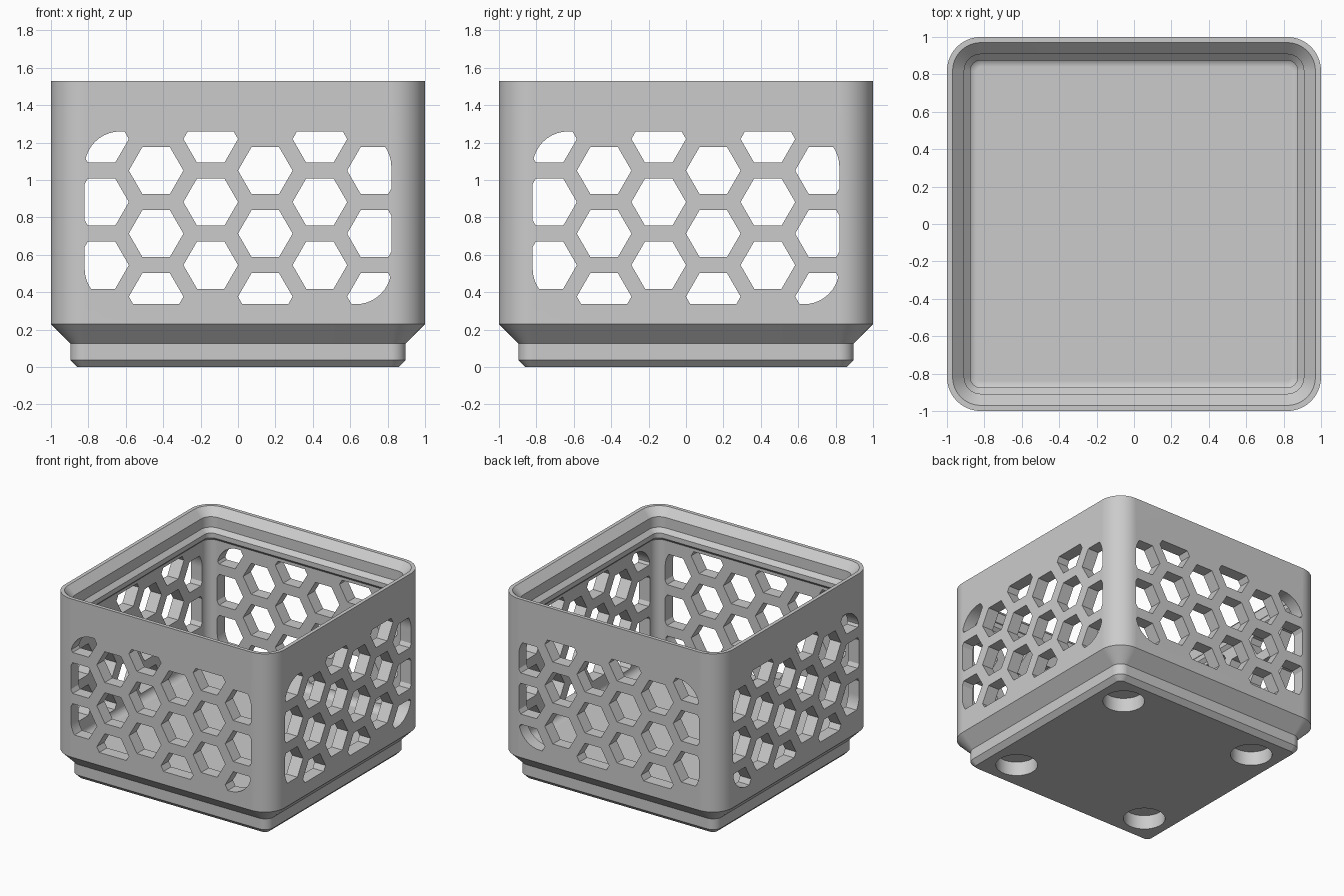
import bpy, bmesh, math

default = bpy.data.objects.get("Cube")
if default:
    bpy.data.objects.remove(default, do_unlink=True)

# One plain grey material
grey = bpy.data.materials.new("plain grey")
grey.use_nodes = True
colour = (0.6, 0.6, 0.6, 1.0)
grey.diffuse_color = colour
grey.node_tree.nodes["Principled BSDF"].inputs["Base Color"].default_value = colour


def rounded_outline(half_u, half_v, radius, steps=10):
    """Outline of a rounded rectangle centred on the origin, counter-clockwise."""
    points = []
    for quarter, (su, sv) in enumerate([(1, 1), (-1, 1), (-1, -1), (1, -1)]):
        for i in range(steps + 1):
            a = math.radians(90) * (quarter + i / steps)
            points.append((su * (half_u - radius) + radius * math.cos(a),
                           sv * (half_v - radius) + radius * math.sin(a)))
    return points


def make_object(name, bm):
    bmesh.ops.recalc_face_normals(bm, faces=bm.faces[:])
    mesh = bpy.data.meshes.new(name)
    bm.to_mesh(mesh)
    bm.free()
    mesh.materials.append(grey)
    obj = bpy.data.objects.new(name, mesh)
    bpy.context.collection.objects.link(obj)
    return obj


def loft(bm, rings):
    """Skin closed rings of points and cap both ends."""
    loops = [[bm.verts.new(p) for p in ring] for ring in rings]
    n = len(loops[0])
    for a, b in zip(loops, loops[1:]):
        for i in range(n):
            j = (i + 1) % n
            bm.faces.new((a[i], a[j], b[j], b[i]))
    bm.faces.new(loops[0][::-1])
    bm.faces.new(loops[-1])


def prism(bm, outline, half_depth=1.2):
    """Extrude an x-z outline along y."""
    loft(bm, [[(u, y, v) for u, v in outline] for y in (-half_depth, half_depth)])


def boolean(target, cutter, operation):
    cutter.hide_render = True
    mod = target.modifiers.new("cut", 'BOOLEAN')
    mod.operation = operation
    mod.solver = 'EXACT'
    mod.object = cutter
    bpy.context.view_layer.objects.active = target
    bpy.ops.object.modifier_apply(modifier=mod.name)
    bpy.data.objects.remove(cutter, do_unlink=True)


# Bin shell: (half width, height) from the foot, over the stacking lip, to the floor
FLOOR, WALL, FILLET = 0.275, 0.9, 0.06
profile = [(0.858, 0), (0.896, 0.038), (0.896, 0.126), (1.0, 0.23), (1.0, 1.53),
           (0.97, 1.53), (0.908, 1.468), (0.908, 1.382), (0.875, 1.349),
           (0.875, 1.31), (WALL, 1.285)]
for i in range(7):
    a = math.radians(15 * i)
    profile.append((WALL - FILLET * (1 - math.cos(a)),
                    FLOOR + FILLET * (1 - math.sin(a))))
bm = bmesh.new()
loft(bm, [[(x, y, z) for x, y in rounded_outline(w, w, w - 0.819)]
          for w, z in profile])
bin_body = make_object("bin_body", bm)

# Honeycomb windows, trimmed to a rounded panel, through both pairs of walls
PITCH, HEX_R, MID_Z = 0.337, 0.146, 0.798
for turn in (0, 90):
    bm = bmesh.new()
    for column in range(6):
        cx = (column - 2.5) * PITCH * math.sqrt(3) / 2
        offset = PITCH / 4 * (1 if column % 2 == 0 else -1)
        for row in (-1, 0, 1):
            cz = MID_Z + offset + row * PITCH
            prism(bm, [(cx + HEX_R * math.cos(math.radians(60 * k)),
                        cz + HEX_R * math.sin(math.radians(60 * k)))
                       for k in range(6)])
    honeycomb = make_object("honeycomb_cutter", bm)

    bm = bmesh.new()
    prism(bm, [(u, v + MID_Z) for u, v in rounded_outline(0.82, 0.462, 0.19)], 1.1)
    panel = make_object("panel_cutter", bm)
    boolean(honeycomb, panel, 'INTERSECT')

    honeycomb.rotation_euler.z = math.radians(turn)
    bpy.context.view_layer.update()
    boolean(bin_body, honeycomb, 'DIFFERENCE')

# Four round magnet pockets under the foot
bm = bmesh.new()
for x in (-0.627, 0.627):
    for y in (-0.627, 0.627):
        loft(bm, [[(x + 0.157 * math.cos(math.tau * k / 48),
                    y + 0.157 * math.sin(math.tau * k / 48), z) for k in range(48)]
                  for z in (-0.05, 0.116)])
boolean(bin_body, make_object("magnet_cutter", bm), 'DIFFERENCE')

# Smooth corners with crisp edges and flat walls
bpy.ops.object.select_all(action='DESELECT')
bin_body.select_set(True)
bpy.context.view_layer.objects.active = bin_body
bpy.ops.object.shade_smooth_by_angle(angle=math.radians(25))
weighted = bin_body.modifiers.new("even_shading", 'WEIGHTED_NORMAL')
weighted.keep_sharp = True
